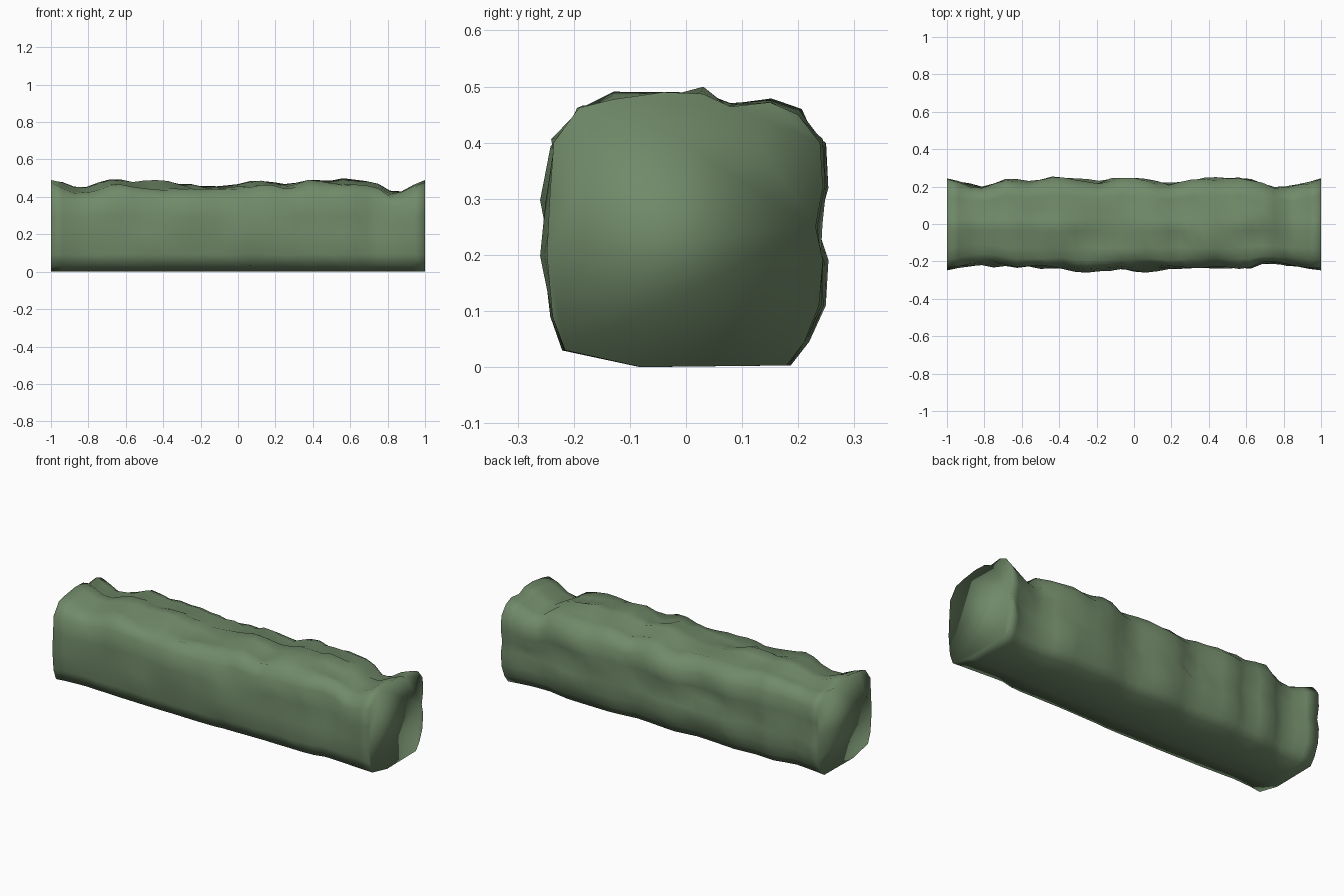
import bpy, bmesh
from mathutils import Vector, noise

if "Cube" in bpy.data.objects:
    bpy.data.objects.remove(bpy.data.objects["Cube"])

# Cross-section at both flat ends (y, z), seen from +x, bottom first
RIM = [(-.08, .0), (.18, .003), (.212, .045), (.238, .11), (.245, .19), (.232, .25),
       (.245, .32), (.24, .4), (.2, .45), (.15, .472), (.08, .464), (.03, .487),
       (-.04, .49), (-.13, .477), (-.19, .462), (-.235, .4), (-.242, .3),
       (-.247, .2), (-.237, .09), (-.215, .03)]

# Silhouette curves along the hedge: (x, value)
TOP = [(-1, .49), (-.87, .46), (-.66, .505), (-.4, .487), (-.05, .472), (.12, .497),
       (.25, .47), (.36, .508), (.5, .485), (.6, .503), (.74, .48), (.84, .41),
       (.92, .465), (1, .49)]
BACK = [(-1, .245), (-.9, .22), (-.8, .203), (-.68, .255), (-.55, .237), (-.45, .26),
        (-.2, .225), (-.05, .26), (.18, .22), (.35, .255), (.62, .245), (.76, .2),
        (.86, .205), (1, .245)]
FRONT = [(-1, .247), (-.9, .225), (-.8, .222), (-.65, .24), (-.52, .24), (-.4, .25),
         (0, .255), (.2, .243), (.6, .25), (.7, .215), (.85, .235), (1, .247)]
# Broken grooves on the top: (x, y, half length, depth)
GROOVES = [(-.8, -.12, .22, .03), (-.52, -.13, .15, .05), (-.28, -.12, .2, .04),
           (-.08, -.05, .2, .03), (.22, -.08, .15, .04), (.7, -.1, .15, .04)]


def sample(curve, x):
    for (x0, v0), (x1, v1) in zip(curve, curve[1:]):
        if x <= x1:
            return v0 + (v1 - v0) * (x - x0) / (x1 - x0)
    return curve[-1][1]


def bump(x, centre, width):
    return max(0, 1 - abs(x - centre) / width)


def ring_point(x, y, z):
    """Fit the end section to the silhouettes and add leafy lumps."""
    h = min(1, max(0, (z - .02) / .15))
    side = sample(BACK if y > 0 else FRONT, x) / .246
    y2 = y * (1 + (side - 1) * (.75 + .25 * h))
    z2 = z + (sample(TOP, x) - .49) * max(0, z - .1) / .39
    fade = min(1, (1 - abs(x)) / .1) * h
    amp = -.007
    amp += .02 * noise.noise(Vector((x * 6, y * 9, z * 9)))
    amp += .016 * noise.noise(Vector((x * 12 + 7, y * 14, z * 14)))
    d = Vector((y2, z2 - .25)).normalized()
    y2 += d.x * amp * fade
    z2 += d.y * amp * fade
    if z > .44:
        for gx, gy, length, depth in GROOVES:
            z2 -= depth * bump(x, gx, length) * bump(y, gy, .1) * fade
    # overhanging ledge on the front
    if y < -.2:
        y2 += .02 * bump(x, .47, .25) * bump(z, .25, .1)
    return max(-.26, min(.26, y2)), max(0, min(.51, z2))


# Green foliage colour
mat = bpy.data.materials.new("hedge_green")
mat.diffuse_color = (.165, .255, .142, 1)
mat.use_nodes = True
mat.node_tree.nodes["Principled BSDF"].inputs["Base Color"].default_value = mat.diffuse_color

# Hedge body: lofted rings with flat ends
bm = bmesh.new()
STEPS = 32
rings = []
for i in range(STEPS + 1):
    x = -1 + 2 * i / STEPS
    rings.append([bm.verts.new((x, *ring_point(x, y, z))) for y, z in RIM])
n = len(RIM)
for a, b in zip(rings, rings[1:]):
    for j in range(n):
        k = (j + 1) % n
        bm.faces.new((a[j], a[k], b[k], b[j]))
for ring in (rings[0], rings[-1]):
    bm.faces.new(ring)
bmesh.ops.recalc_face_normals(bm, faces=bm.faces)
for f in bm.faces:
    f.smooth = True
mesh = bpy.data.meshes.new("hedge")
bm.to_mesh(mesh)
bm.free()
mesh.materials.append(mat)
hedge = bpy.data.objects.new("hedge", mesh)
bpy.context.collection.objects.link(hedge)
